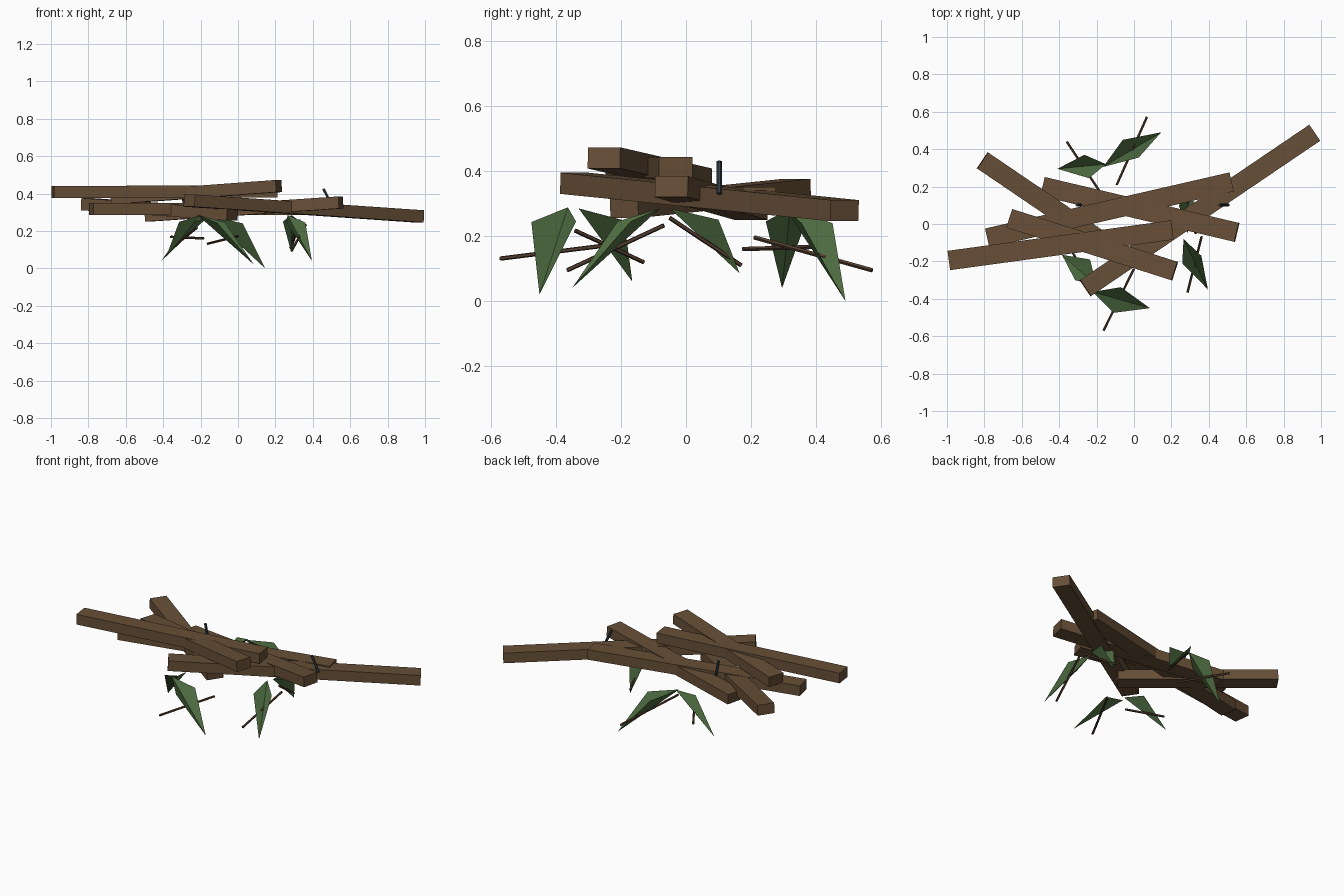
import bpy, bmesh, math
from mathutils import Vector, Matrix

if "Cube" in bpy.data.objects:
    bpy.data.objects.remove(bpy.data.objects["Cube"])


def mat(name, rgb):
    m = bpy.data.materials.new(name)
    m.diffuse_color = (*rgb, 1)
    m.use_nodes = True
    m.node_tree.nodes["Principled BSDF"].inputs["Base Color"].default_value = m.diffuse_color
    return m


WOOD = mat("brown wood", (0.135, 0.078, 0.038))
TWIG = mat("dark twig", (0.085, 0.047, 0.028))
LEAF = mat("leaf green", (0.075, 0.15, 0.052))
IRON = mat("dark iron", (0.035, 0.05, 0.06))


def finish(bm, name, material):
    me = bpy.data.meshes.new(name)
    bm.to_mesh(me)
    bm.free()
    me.materials.append(material)
    ob = bpy.data.objects.new(name, me)
    bpy.context.collection.objects.link(ob)
    return ob


def frame(a, b):
    """Matrix at the middle of a-b with local x along it and y kept level."""
    d = (b - a).normalized()
    side = Vector((0, 0, 1)).cross(d).normalized()
    up = d.cross(side)
    m = Matrix((d, side, up)).transposed().to_4x4()
    m.translation = (a + b) / 2
    return m


def beam(name, a, b, width=0.104, height=0.065):
    a, b = Vector(a), Vector(b)
    bm = bmesh.new()
    size = Matrix.Diagonal(((b - a).length, width, height, 1))
    bmesh.ops.create_cube(bm, size=1, matrix=frame(a, b) @ size)
    finish(bm, name, WOOD)


def rod(name, a, b, radius, sides, material):
    a, b = Vector(a), Vector(b)
    bm = bmesh.new()
    bmesh.ops.create_cone(bm, cap_ends=True, segments=sides, radius1=radius,
                          radius2=radius, depth=(b - a).length,
                          matrix=frame(a, b) @ Matrix.Rotation(math.pi / 2, 4, 'Y'))
    finish(bm, name, material)


def leaf(name, base, tip, left, right):
    """Two triangles folded along the spine, facing up."""
    bm = bmesh.new()
    v = [bm.verts.new(p) for p in (base, tip, left, right)]
    bm.faces.new((v[0], v[1], v[2]))
    bm.faces.new((v[1], v[0], v[3]))
    bm.normal_update()
    if sum(f.normal.z for f in bm.faces) < 0:
        bmesh.ops.reverse_faces(bm, faces=bm.faces[:])
    finish(bm, name, LEAF)


# Stacked beams
beams = [
    ((-0.99, -0.195, 0.408), (0.205, -0.032, 0.411)),
    ((-0.665, 0.03, 0.375), (0.218, -0.252, 0.440)),
    ((-0.81, 0.34, 0.343), (-0.03, -0.19, 0.288)),
    ((-0.26, -0.343, 0.362), (0.965, 0.487, 0.278)),
    ((-0.487, 0.2, 0.282), (0.55, -0.045, 0.352)),
    ((-0.785, -0.075, 0.318), (0.522, 0.225, 0.318)),
]
for i, (a, b) in enumerate(beams):
    beam(f"beam_{i + 1}", a, b)

# Iron pegs
rod("peg_left", (-0.285, 0.102, 0.33), (-0.305, 0.102, 0.43), 0.008, 6, IRON)
rod("peg_right", (0.505, 0.102, 0.33), (0.457, 0.102, 0.425), 0.008, 6, IRON)

# Drooping leaves: base, tip, two sides
leaves = [
    ((-0.165, 0.305, 0.285), (0.145, 0.49, 0.0), (-0.06, 0.45, 0.24), (0.025, 0.355, 0.24)),
    ((-0.15, 0.32, 0.285), (-0.41, 0.295, 0.04), (-0.265, 0.37, 0.25), (-0.24, 0.245, 0.245)),
    ((0.265, -0.08, 0.285), (0.395, -0.35, 0.04), (0.36, -0.17, 0.245), (0.258, -0.21, 0.245)),
    ((0.285, -0.05, 0.285), (0.285, 0.165, 0.085), (0.24, 0.1, 0.25), (0.335, 0.1, 0.25)),
    ((-0.2, -0.33, 0.285), (-0.385, -0.165, 0.06), (-0.315, -0.3, 0.248), (-0.235, -0.19, 0.248)),
    ((-0.22, -0.363, 0.288), (0.085, -0.45, 0.02), (-0.07, -0.338, 0.245), (-0.11, -0.475, 0.243)),
]
for i, pts in enumerate(leaves):
    leaf(f"leaf_{i + 1}", *pts)

# Twigs beneath the leaves
twigs = [
    ((0.068, 0.572, 0.095), (-0.093, 0.21, 0.196)),
    ((-0.36, 0.44, 0.168), (-0.185, 0.175, 0.160)),
    ((0.287, -0.365, 0.095), (0.362, -0.068, 0.233)),
    ((0.33, -0.05, 0.256), (0.28, 0.17, 0.11)),
    ((-0.22, -0.34, 0.217), (-0.34, -0.13, 0.12)),
    ((-0.162, -0.57, 0.131), (0.0, -0.24, 0.172)),
]
for i, (a, b) in enumerate(twigs):
    rod(f"twig_{i + 1}", a, b, 0.007, 5, TWIG)
